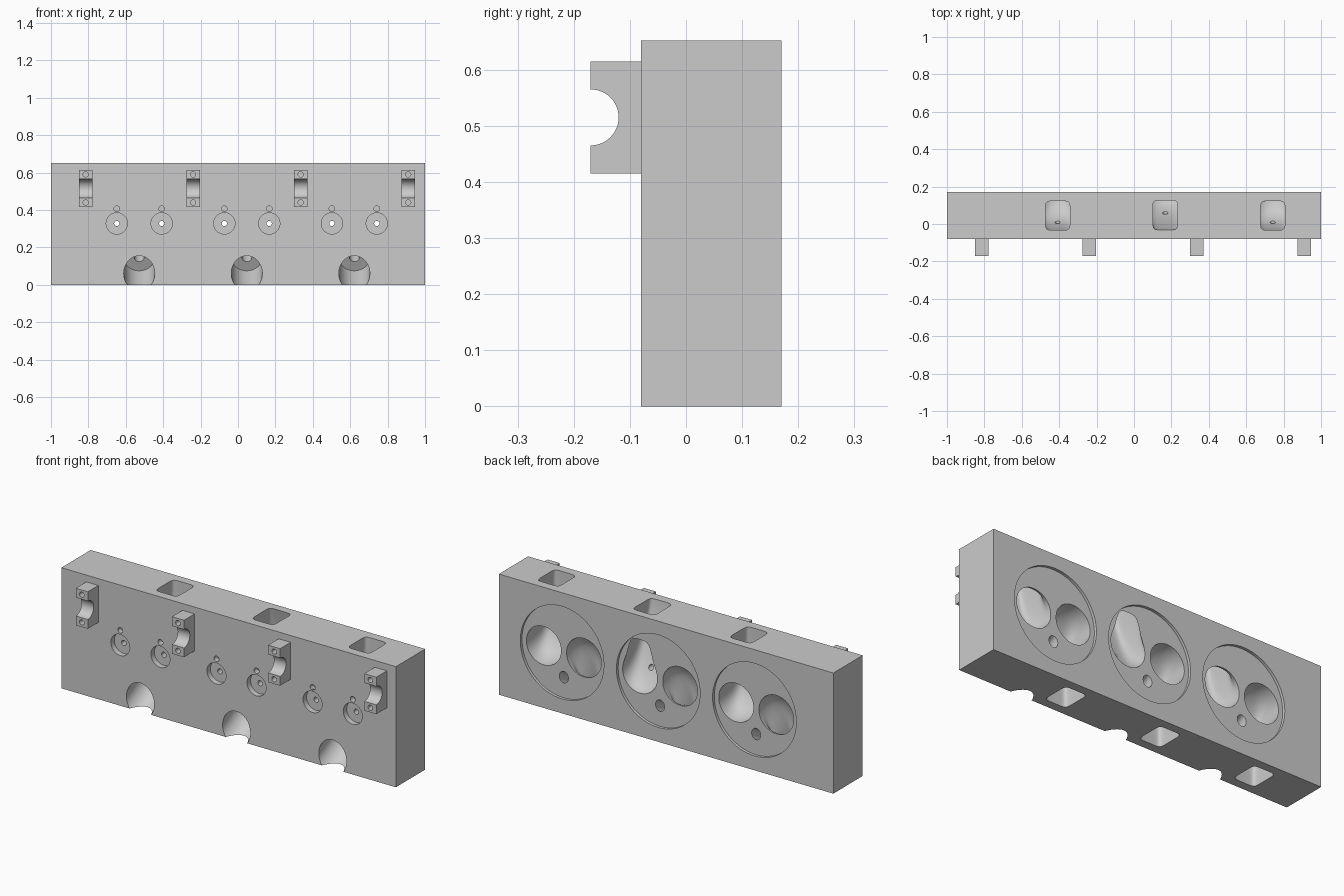
import bpy, bmesh, math
from mathutils import Vector, Matrix

cube = bpy.data.objects.get("Cube")
if cube:
    bpy.data.objects.remove(cube, do_unlink=True)

metal = bpy.data.materials.new("light_grey_metal")
metal.use_nodes = True
GREY = (0.6, 0.6, 0.6, 1)
metal.diffuse_color = GREY
metal.node_tree.nodes["Principled BSDF"].inputs["Base Color"].default_value = GREY

FRONT, BACK, HEIGHT = -0.08, 0.17, 0.652
FLOOR = 0.155        # chamber floor depth
VALVE_Z = 0.328
PITCH = 0.575


def make(name, bm):
    bmesh.ops.recalc_face_normals(bm, faces=bm.faces)
    mesh = bpy.data.meshes.new(name)
    bm.to_mesh(mesh)
    bm.free()
    mesh.materials.append(metal)
    obj = bpy.data.objects.new(name, mesh)
    bpy.context.collection.objects.link(obj)
    return obj


def box(name, lo, hi):
    lo, hi = Vector(lo), Vector(hi)
    bm = bmesh.new()
    bmesh.ops.create_cube(bm, size=1, matrix=Matrix.Translation((lo + hi) / 2)
                          @ Matrix.Diagonal((*(hi - lo), 1)))
    return make(name, bm)


def rod(a, b, radius, sides=32):
    a, b = Vector(a), Vector(b)
    axis = b - a
    turn = axis.to_track_quat('Z', 'Y').to_matrix().to_4x4()
    bm = bmesh.new()
    bmesh.ops.create_cone(bm, cap_ends=True, segments=sides, radius1=radius, radius2=radius,
                          depth=axis.length, matrix=Matrix.Translation((a + b) / 2) @ turn)
    return make("cutter", bm)


def port(x0, x1, side, bend, rise, steps=14, sides=40):
    """Loft from a round valve seat in the back to a rounded square opening."""
    z_end = HEIGHT + 0.02 if side > 0 else -0.02
    p = [Vector((x0, FLOOR + 0.005, VALVE_Z)), Vector((x0, FLOOR - bend, VALVE_Z)),
         Vector((x1, 0.045, z_end - side * rise)), Vector((x1, 0.045, z_end))]
    bm = bmesh.new()
    rings = []
    for i in range(steps + 1):
        t = i / steps
        q = 1 - t
        centre = p[0] * q**3 + p[1] * 3 * q * q * t + p[2] * 3 * q * t * t + p[3] * t**3
        phi = math.pi / 2 * t
        v = Vector((0, math.sin(phi), side * math.cos(phi)))
        s = t * t * (3 - 2 * t)
        half_x, half_v = 0.104 + s * (0.065 - 0.104), 0.104 + s * (0.0775 - 0.104)
        power = 2 / (2 + 5 * s)
        ring = []
        for k in range(sides):
            a = math.tau * (k + 0.5) / sides
            c, d = math.cos(a), math.sin(a)
            cx = math.copysign(abs(c) ** power, c) * half_x
            cv = math.copysign(abs(d) ** power, d) * half_v
            ring.append(bm.verts.new(centre + Vector((cx, 0, 0)) + v * cv))
        rings.append(ring)
    for r, n in zip(rings, rings[1:]):
        for k in range(sides):
            j = (k + 1) % sides
            bm.faces.new((r[k], r[j], n[j], n[k]))
    bm.faces.new(rings[0])
    bm.faces.new(rings[-1])
    return make("cutter", bm)


def cut(target, cutter):
    mod = target.modifiers.new("cut", 'BOOLEAN')
    mod.operation = 'DIFFERENCE'
    mod.solver = 'EXACT'
    mod.object = cutter
    bpy.context.view_layer.objects.active = target
    bpy.ops.object.modifier_apply(modifier=mod.name)
    bpy.data.objects.remove(cutter, do_unlink=True)


def smooth(obj):
    bpy.ops.object.select_all(action='DESELECT')
    obj.select_set(True)
    bpy.context.view_layer.objects.active = obj
    bpy.ops.object.shade_smooth_by_angle(angle=math.radians(30))


# Main block with three identical cylinder stations
block = box("head_block", (-1, FRONT, 0), (1, BACK, HEIGHT))
for i in (-1, 0, 1):
    cx = 0.047 + i * PITCH
    intake, exhaust = cx + 0.12, cx - 0.12

    # Shallow round combustion chamber in the back
    cut(block, rod((cx, FLOOR, VALVE_Z), (cx, BACK + 0.05, VALVE_Z), 0.25, 72))

    # Ports: one opens through the top, one through the bottom
    if i == 0:
        cut(block, port(intake, intake, 1, 0.04, 0.05))
    else:
        cut(block, port(intake, intake, 1, 0.11, 0.2))
    cut(block, port(exhaust, cx - 0.168, -1, 0.11, 0.2))

    # Spring pockets, valve guides and small oil holes in the front
    for x in (intake, exhaust):
        cut(block, rod((x, FRONT - 0.05, VALVE_Z), (x, FRONT + 0.03, VALVE_Z), 0.057))
        cut(block, rod((x, FRONT - 0.05, VALVE_Z), (x, 0.14, VALVE_Z), 0.014, 20))
        cut(block, rod((x, FRONT - 0.05, 0.407), (x, FRONT + 0.03, 0.407), 0.015, 20))

    # Slanted plug well with a narrow hole into the chamber
    start = Vector((cx, FRONT, 0.06))
    axis = Vector((0, math.cos(math.radians(29)), math.sin(math.radians(29))))
    cut(block, rod(start - axis * 0.15, start + axis * 0.18, 0.083, 48))
    cut(block, rod(start + axis * 0.1, start + axis * 0.31, 0.027, 24))
smooth(block)

# Camshaft bearing saddles with a half-round groove and bolt holes
for i in range(4):
    cx = -0.815 + i * PITCH
    saddle = box(f"bearing_saddle_{i + 1}", (cx - 0.036, -0.17, 0.415), (cx + 0.036, FRONT, 0.615))
    cut(saddle, rod((cx - 0.1, -0.17, 0.515), (cx + 0.1, -0.17, 0.515), 0.05, 48))
    for z in (0.44, 0.59):
        cut(saddle, rod((cx, -0.2, z), (cx, -0.1, z), 0.014, 20))
    smooth(saddle)
